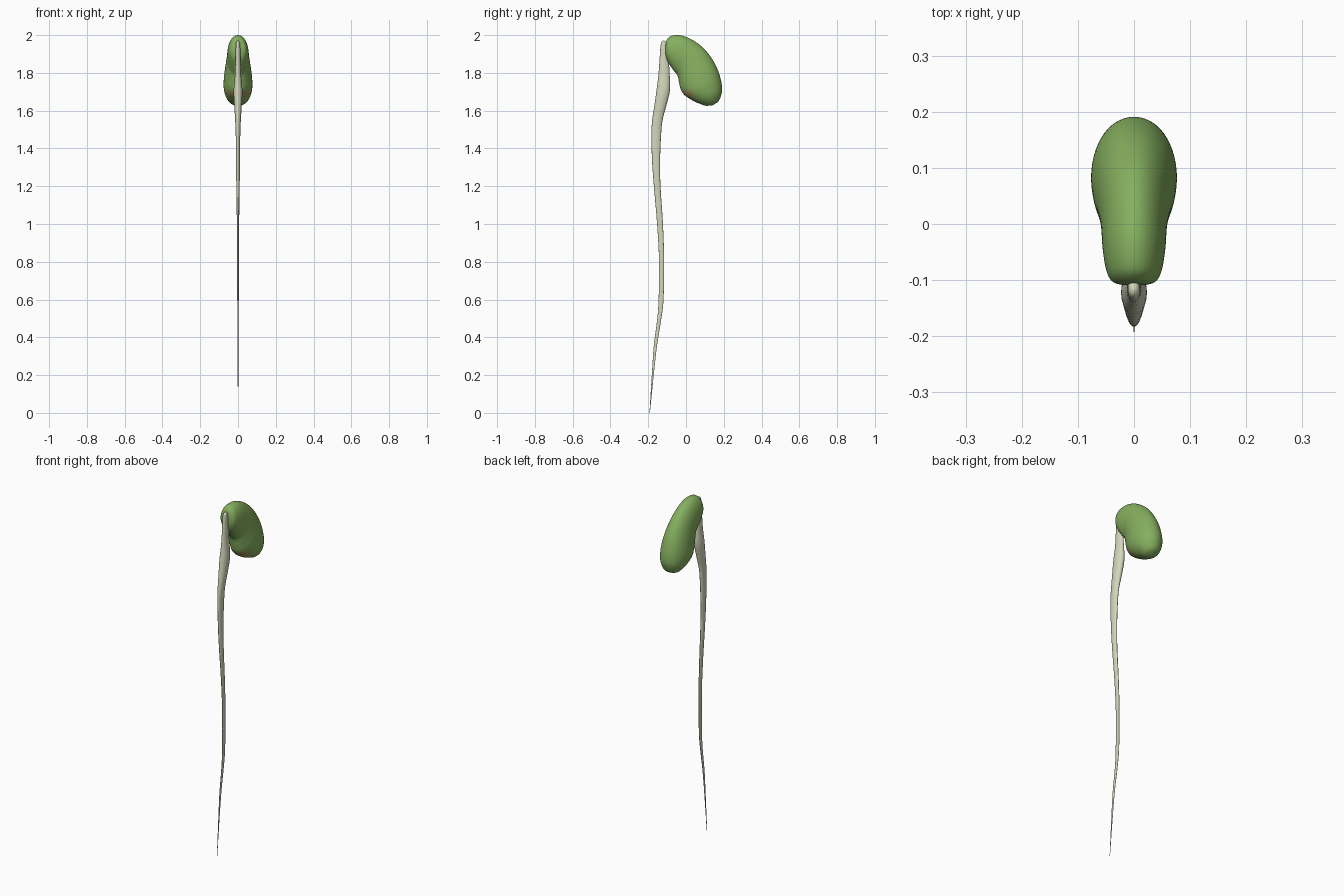
import bpy, bmesh, math

if "Cube" in bpy.data.objects:
    bpy.data.objects.remove(bpy.data.objects["Cube"])

def material(name, rgb):
    m = bpy.data.materials.new(name)
    m.diffuse_color = (*rgb, 1)
    m.use_nodes = True
    m.node_tree.nodes["Principled BSDF"].inputs["Base Color"].default_value = m.diffuse_color
    return m

green = material("leaf green", (0.235, 0.43, 0.115))
pale = material("pale stem", (0.66, 0.68, 0.50))
tan = material("tan scar", (0.36, 0.31, 0.11))

def smooth_path(pts, steps):
    """Catmull-Rom interpolation of tuples of any length."""
    out = []
    for i in range(len(pts) - 1):
        a, b, c, d = pts[max(i - 1, 0)], pts[i], pts[i + 1], pts[min(i + 2, len(pts) - 1)]
        for s in range(steps):
            t = s / steps
            out.append(tuple(0.5 * (2 * q + (r - p) * t + (2 * p - 5 * q + 4 * r - u) * t * t
                                    + (3 * q - p - 3 * r + u) * t ** 3)
                             for p, q, r, u in zip(a, b, c, d)))
    out.append(pts[-1])
    return out

def loft(name, sections, sides, steps, mats):
    """Elliptical rings from (y1, z1, y2, z2, half width in x)."""
    bm = bmesh.new()
    rings = []
    for y1, z1, y2, z2, w in smooth_path(sections, steps):
        ring = []
        for k in range(sides):
            a = 2 * math.pi * k / sides
            c, s = math.cos(a), math.sin(a)
            ring.append(bm.verts.new((max(w, 0) * s, (y1 + y2) / 2 + (y2 - y1) / 2 * c,
                                      (z1 + z2) / 2 + (z2 - z1) / 2 * c)))
        rings.append(ring)
    for r, q in zip(rings, rings[1:]):
        for k in range(sides):
            j = (k + 1) % sides
            bm.faces.new((r[k], r[j], q[j], q[k]))
    bm.faces.new(rings[0])
    bm.faces.new(rings[-1])
    bmesh.ops.remove_doubles(bm, verts=bm.verts, dist=0.00005)
    bmesh.ops.recalc_face_normals(bm, faces=bm.faces)
    me = bpy.data.meshes.new(name)
    bm.to_mesh(me)
    bm.free()
    for m in mats:
        me.materials.append(m)
    for p in me.polygons:
        p.use_smooth = True
    ob = bpy.data.objects.new(name, me)
    bpy.context.collection.objects.link(ob)
    return ob

# Bean: inner edge, outer edge and half width from the upper end to the lower end
bean = loft("bean", [
    (-.110, 1.925, -.110, 1.925, 0), (-.108, 1.895, -.107, 1.953, .026),
    (-.100, 1.865, -.100, 1.978, .041), (-.085, 1.840, -.075, 1.997, .050),
    (-.065, 1.812, -.020, 1.997, .056), (-.045, 1.785, .045, 1.968, .059),
    (-.036, 1.745, .105, 1.918, .066), (-.027, 1.710, .155, 1.845, .074),
    (-.005, 1.680, .183, 1.770, .076), (.040, 1.651, .191, 1.710, .066),
    (.080, 1.634, .182, 1.670, .049), (.105, 1.626, .167, 1.645, .030),
    (.138, 1.628, .138, 1.628, 0)], 64, 6, [green, tan])

# Small scar on the inner side of the bean
for p in bean.data.polygons:
    if math.hypot((p.center.y - .008) / .030, (p.center.z - 1.685) / .026) < 1:
        p.material_index = 1

# Stem: (z, back y, front y, half width) from the top down to the root tip
stem_rows = [
    (1.972, -.118, -.118, 0), (1.963, -.130, -.104, .009), (1.93, -.136, -.096, .012),
    (1.80, -.145, -.087, .016), (1.71, -.156, -.085, .023), (1.63, -.167, -.103, .020),
    (1.55, -.179, -.124, .015), (1.47, -.183, -.132, .012), (1.34, -.180, -.137, .010),
    (1.20, -.170, -.135, .009), (1.00, -.153, -.122, .006), (.81, -.143, -.116, .005),
    (.60, -.145, -.119, .004), (.49, -.153, -.132, .003), (.36, -.170, -.153, .002),
    (.20, -.181, -.171, .0015), (.04, -.191, -.187, .001), (0, -.193, -.191, .0005)]
loft("stem", [(a, z, b, z, w) for z, a, b, w in stem_rows], 24, 5, [pale])
